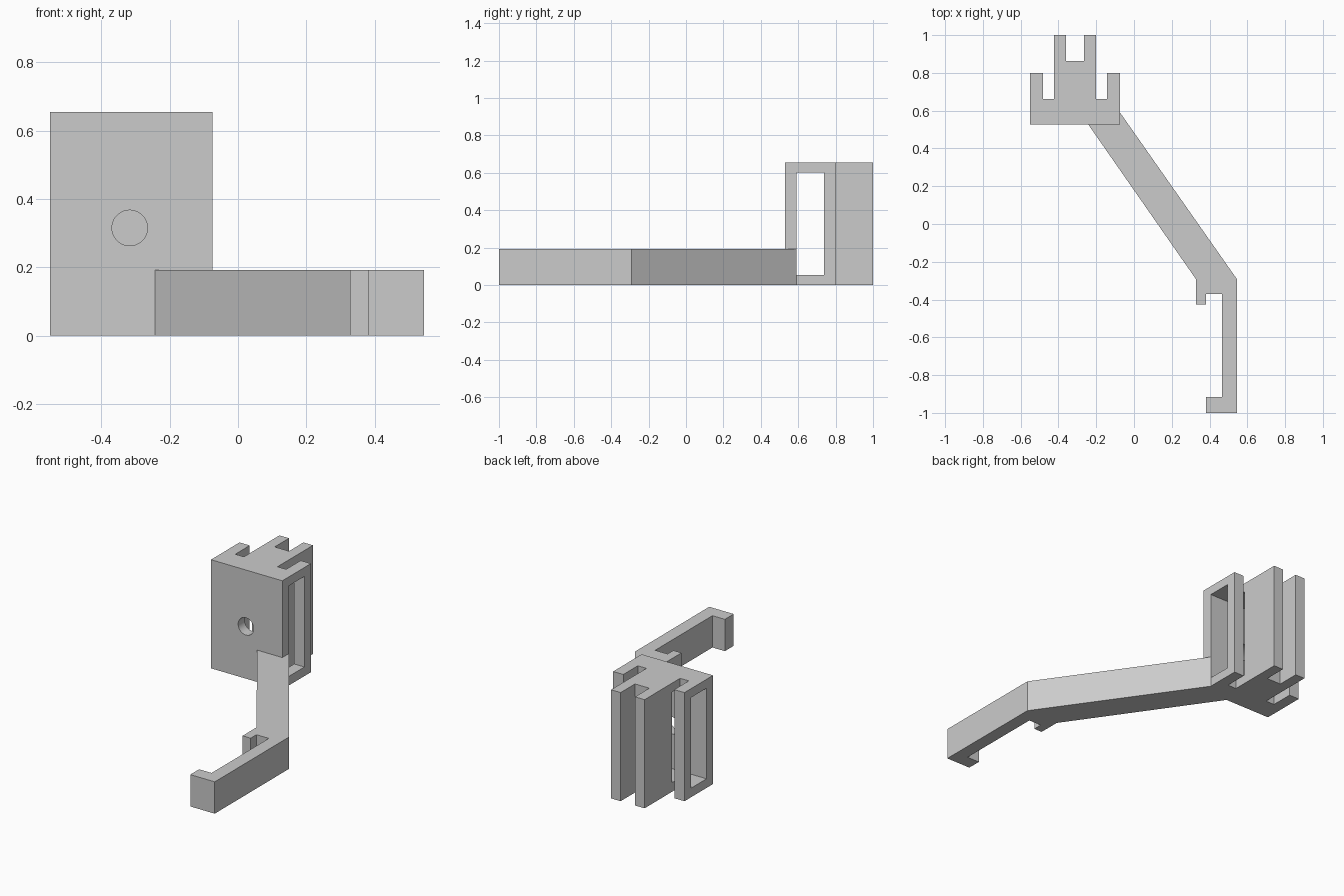
import bpy
import bmesh

cube = bpy.data.objects.get("Cube")
if cube:
    bpy.data.objects.remove(cube, do_unlink=True)

# Single flat grey
grey = bpy.data.materials.new("light_grey")
grey.use_nodes = True
colour = (0.6, 0.6, 0.6, 1)
grey.diffuse_color = colour
grey.node_tree.nodes["Principled BSDF"].inputs["Base Color"].default_value = colour


def prism(name, outline, height):
    """Extrude a plan outline upward from the floor."""
    bm = bmesh.new()
    face = bm.faces.new([bm.verts.new((x, y, 0)) for x, y in outline])
    top = bmesh.ops.extrude_face_region(bm, geom=[face])["geom"]
    bmesh.ops.translate(bm, vec=(0, 0, height),
                        verts=[v for v in top if isinstance(v, bmesh.types.BMVert)])
    bmesh.ops.recalc_face_normals(bm, faces=bm.faces)
    mesh = bpy.data.meshes.new(name)
    bm.to_mesh(mesh)
    bm.free()
    mesh.materials.append(grey)
    obj = bpy.data.objects.new(name, mesh)
    bpy.context.collection.objects.link(obj)
    return obj


def cut(target, cutter):
    """Subtract a cutter, then discard it."""
    cutter.hide_render = True
    cutter.data.materials.append(grey)
    mod = target.modifiers.new("cut", "BOOLEAN")
    mod.operation = "DIFFERENCE"
    mod.solver = "EXACT"
    mod.object = cutter
    bpy.context.view_layer.objects.active = target
    bpy.ops.object.modifier_apply(modifier=mod.name)
    bpy.data.objects.remove(cutter, do_unlink=True)


# Mounting block: half outline mirrored about its centre line
centre = -0.312
half = [(0.238, 0.528), (0.238, 0.8), (0.17, 0.8), (0.17, 0.662), (0.112, 0.662),
        (0.112, 1), (0.048, 1), (0.048, 0.863)]
outline = [(centre + x, y) for x, y in half]
outline += [(centre - x, y) for x, y in reversed(half)]
block = prism("mounting_block", outline, 0.655)

# Rectangular tunnel from side to side
bpy.ops.mesh.primitive_cube_add(size=1, location=(centre, 0.664, 0.328))
tunnel = bpy.context.object
tunnel.scale = (0.8, 0.148, 0.546)
bpy.context.view_layer.update()
cut(block, tunnel)

# Round hole through the front wall only
bpy.ops.mesh.primitive_cylinder_add(vertices=48, radius=0.052, depth=0.16,
                                    location=(-0.317, 0.56, 0.315),
                                    rotation=(1.5708, 0, 0))
cut(block, bpy.context.object)
bpy.context.view_layer.objects.active = block
block.select_set(True)
bpy.ops.object.shade_smooth_by_angle(angle=0.5)

# Slanted arm with a hooked end and a small stop
prism("hooked_arm", [
    (-0.243, 0.528), (0.328, -0.292), (0.328, -0.425), (0.382, -0.425),
    (0.382, -0.37), (0.465, -0.37), (0.465, -0.916), (0.382, -0.916),
    (0.382, -1), (0.545, -1), (0.545, -0.292), (-0.074, 0.59),
    (-0.074, 0.528)], 0.192)
